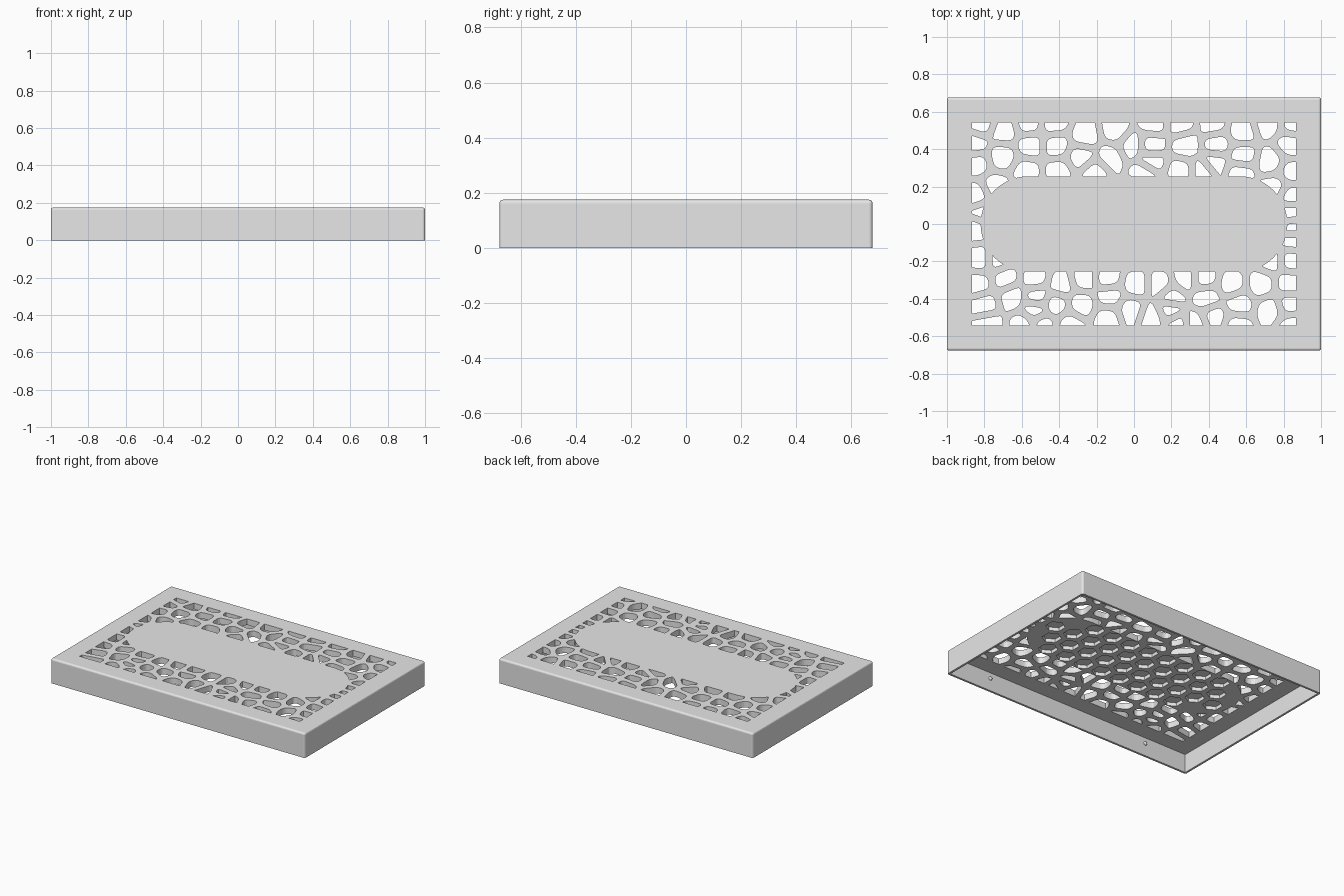
import bpy, bmesh, math
from mathutils import Vector

HALF_X, HALF_Y, HEIGHT = 1.0, 0.677, 0.175
WALL, CEILING = 0.015, 0.132
WINDOW_X, WINDOW_Y = 0.865, 0.543
PANEL_X, PANEL_R = 0.82, 0.255
RIB = 0.019

# Cell sites in hundredths: row height -> positions along the row
ROWS = {
    54: (-81, -56, -43, 10, 25, 42, 71, 86), 50: (-70, -10, 58), 47: (-26,),
    42: (-85, -55, -42, -1, 9, 28, 44, 84), 36: (-71, -28, -13, 58),
    33: (-84, 9, 43, 73), 28: (-57, -41, -21, 6, 25, 37, 57, 84),
    20: (-74, 75), 15: (-84, 84), 6: (-81, 84), -2: (-84, 85), -9: (85,),
    -19: (-82, -73, 73, 84),
    -29: (-69, -53, -27, -14, 27, 38), -32: (-83, -39, 1, 14, 52, 68, 83),
    -39: (-65, -52, -13, 20, 39), -43: (-80, -42, -28, 56, 83),
    -46: (-53, -2, 19, 73), -50: (-14, 10, 43),
    -54: (-78, -59, -49, -34, 23, 33, 55, 84),
}

old = bpy.data.objects.get("Cube")
if old:
    bpy.data.objects.remove(old, do_unlink=True)

grey = bpy.data.materials.new("plain grey")
grey.use_nodes = True
grey.diffuse_color = (0.8, 0.8, 0.8, 1)
grey.node_tree.nodes["Principled BSDF"].inputs["Base Color"].default_value = (0.8, 0.8, 0.8, 1)


def prisms(name, outlines, z0, z1):
    """One object holding an upright prism for each outline."""
    bm = bmesh.new()
    for outline in outlines:
        low = [bm.verts.new((p.x, p.y, z0)) for p in outline]
        high = [bm.verts.new((p.x, p.y, z1)) for p in outline]
        bm.faces.new(low[::-1])
        bm.faces.new(high)
        for i in range(len(low)):
            j = (i + 1) % len(low)
            bm.faces.new((low[i], low[j], high[j], high[i]))
    mesh = bpy.data.meshes.new(name)
    bm.to_mesh(mesh)
    bm.free()
    mesh.materials.append(grey)
    obj = bpy.data.objects.new(name, mesh)
    bpy.context.collection.objects.link(obj)
    return obj


def rectangle(hx, hy):
    return [Vector(p) for p in ((-hx, -hy), (hx, -hy), (hx, hy), (-hx, hy))]


def apply(obj, modifier):
    bpy.context.view_layer.objects.active = obj
    bpy.ops.object.modifier_apply(modifier=modifier.name)


def subtract(obj, cutter, keep=False):
    cut = obj.modifiers.new("cut", "BOOLEAN")
    cut.operation, cut.solver, cut.object = "DIFFERENCE", "EXACT", cutter
    apply(obj, cut)
    if not keep:
        bpy.data.objects.remove(cutter, do_unlink=True)


def clip(poly, normal, limit):
    """Keep the part of a convex outline where p.normal <= limit."""
    out = []
    for i, a in enumerate(poly):
        b = poly[(i + 1) % len(poly)]
        da, db = a.dot(normal) - limit, b.dot(normal) - limit
        if da <= 0:
            out.append(a)
        if da * db < 0:
            out.append(a.lerp(b, da / (da - db)))
    return out


def tidy(poly):
    return [p for i, p in enumerate(poly) if (p - poly[i - 1]).length > 0.0015]


def area(poly):
    return sum(p.cross(poly[(i + 1) % len(poly)]) for i, p in enumerate(poly)) / 2


def rounded(poly, reach=0.032, steps=4):
    out = []
    for i, p in enumerate(poly):
        ends = []
        for q in (poly[i - 1], poly[(i + 1) % len(poly)]):
            length = (q - p).length
            ends.append(p.lerp(q, min(reach, length * 0.45) / length))
        for k in range(steps + 1):
            t = k / steps
            out.append(ends[0].lerp(p, t).lerp(p.lerp(ends[1], t), t))
    return out


def cells():
    """Inset, rounded cells around the sites, trimmed to the window."""
    sites = [Vector((x, y)) / 100 for y, xs in ROWS.items() for x in xs]
    hidden = [Vector((i * 0.15, y)) for i in range(-4, 5) for y in (-0.15, 0.15)]
    hidden += [Vector((s * 0.72, 0.03)) for s in (-1, 1)]
    for site in sites:
        poly = rectangle(1.2, 1.2)
        for other in sites + hidden:
            if other != site and len(poly) > 2:
                n = (other - site).normalized()
                poly = clip(poly, n, n.dot((site + other) / 2) - RIB)
        poly = tidy(poly)
        if len(poly) < 3:
            continue
        poly = rounded(poly)
        for n, limit in (((1, 0), WINDOW_X), ((-1, 0), WINDOW_X),
                         ((0, 1), WINDOW_Y), ((0, -1), WINDOW_Y)):
            poly = clip(poly, Vector(n), limit)
        poly = tidy(poly)
        if len(poly) > 2 and area(poly) > 0.0003:
            yield poly


# Hollow cover with softened outer edges
cover = prisms("cover", [rectangle(HALF_X, HALF_Y)], 0, HEIGHT)
bm = bmesh.new()
bm.from_mesh(cover.data)
edges = [e for e in bm.edges if max(v.co.z for v in e.verts) > 0.1]
bmesh.ops.bevel(bm, geom=edges, offset=0.013, segments=4, profile=0.5, affect="EDGES")
bm.to_mesh(cover.data)
bm.free()
subtract(cover, prisms("cavity", [rectangle(HALF_X - WALL, HALF_Y - WALL)], -0.1, CEILING))

# Solid panel with round ends, kept free of openings
panel_outline = []
for side in (1, -1):
    for k in range(33):
        a = math.pi * (k / 32 - 0.5)
        centre = Vector((PANEL_X - PANEL_R, 0))
        panel_outline.append(side * (centre + PANEL_R * Vector((math.cos(a), math.sin(a)))))

# Organic openings through the top
openings = prisms("openings", list(cells()), 0.1, 0.2)
subtract(openings, prisms("panel", [panel_outline], 0.05, 0.25))
subtract(cover, openings)

# Honeycomb recesses under the panel
hexagons = []
pitch = 0.15
for row in range(4):
    y = (row - 1.5) * pitch * 0.84
    for col in range(-6, 7):
        x = (col + 0.5 * (row % 2) - 0.25) * pitch
        overrun = max(abs(x) - (PANEL_X - PANEL_R), 0)
        if math.hypot(overrun, y) < PANEL_R - 0.055:
            hexagons.append([Vector((x, y)) + 0.064 * Vector((math.sin(-k * math.pi / 3), math.cos(k * math.pi / 3)))
                             for k in range(6)])
subtract(cover, prisms("honeycomb", hexagons, 0.1, CEILING + 0.025))

# Small snap bumps on the inner long walls
for x in (-0.65, 0.65):
    for side, label in ((-1, "front"), (1, "back")):
        bpy.ops.mesh.primitive_uv_sphere_add(segments=16, ring_count=8, radius=0.013,
                                             location=(x, side * (HALF_Y - WALL), 0.09))
        bump = bpy.context.object
        bump.name = label + "_snap_bump"
        bump.data.materials.append(grey)
        bpy.ops.object.shade_smooth_by_angle()
